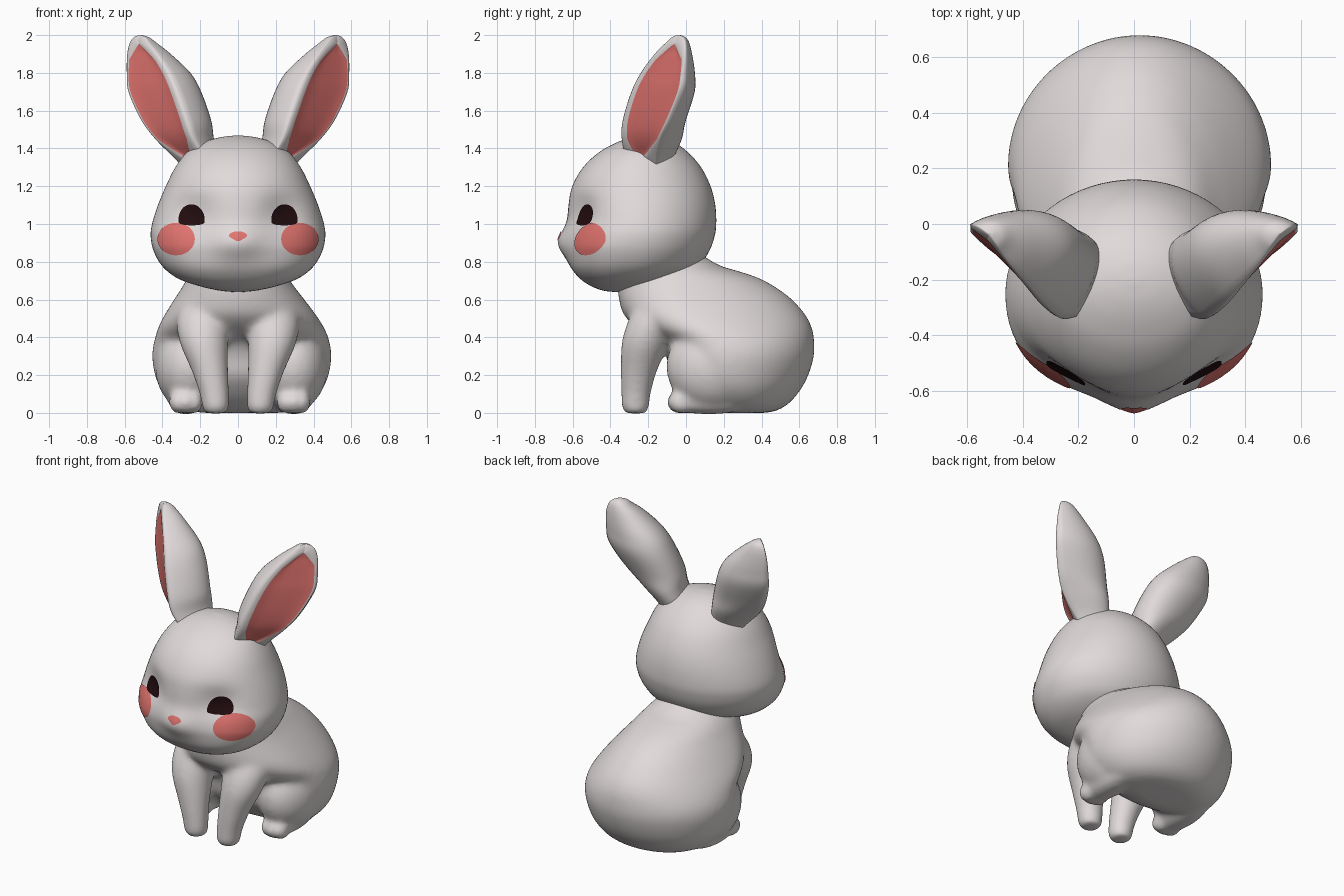
import bpy, bmesh, math
from mathutils import Vector, Matrix
from mathutils.bvhtree import BVHTree

if "Cube" in bpy.data.objects:
    bpy.data.objects.remove(bpy.data.objects["Cube"])


def material(name, rgb):
    m = bpy.data.materials.new(name)
    m.diffuse_color = (*rgb, 1)
    m.use_nodes = True
    m.node_tree.nodes["Principled BSDF"].inputs["Base Color"].default_value = m.diffuse_color
    return m


FUR = material("pale_fur", (0.75, 0.70, 0.70))
PINK = material("pink", (0.76, 0.175, 0.16))
DARK = material("dark_brown", (0.016, 0.004, 0.005))


def finish(name, bm, mats, recalc=True):
    if recalc:
        bmesh.ops.recalc_face_normals(bm, faces=bm.faces)
    for f in bm.faces:
        f.smooth = True
    me = bpy.data.meshes.new(name)
    bm.to_mesh(me)
    bm.free()
    for m in mats:
        me.materials.append(m)
    ob = bpy.data.objects.new(name, me)
    bpy.context.collection.objects.link(ob)
    return ob


def smooth_rows(rows, n):
    """Catmull-Rom interpolation of rows of numbers."""
    out = []
    last = len(rows) - 1
    for i in range(last):
        p = [rows[max(0, min(last, i + k))] for k in (-1, 0, 1, 2)]
        for j in range(n):
            t = j / n
            out.append([0.5 * (2 * b + (c - a) * t + (2 * a - 5 * b + 4 * c - d) * t * t
                               + (3 * b - a - 3 * c + d) * t ** 3) for a, b, c, d in zip(*p)])
    return out + [list(rows[-1])]


def loft(bm, rings):
    """Skin closed rings and cap both ends; returns faces as (row, column, face)."""
    vs = [[bm.verts.new(p) for p in r] for r in rings]
    n = len(vs[0])
    faces = []
    for i in range(len(vs) - 1):
        for j in range(n):
            k = (j + 1) % n
            faces.append((i, j, bm.faces.new((vs[i][j], vs[i][k], vs[i + 1][k], vs[i + 1][j]))))
    bm.faces.new(vs[0])
    bm.faces.new(vs[-1])
    return faces


def circle(n):
    return [(math.cos(k * math.tau / n), math.sin(k * math.tau / n)) for k in range(n)]


def ellipsoid(bm, c, r):
    bmesh.ops.create_uvsphere(bm, u_segments=32, v_segments=20, radius=1,
                              matrix=Matrix.Translation(c) @ Matrix.Diagonal((*r, 1)))


# Trunk: level rings from seat to neck (z, front y, back y, half width)
TRUNK = [(0.0, 0.20, 0.42, 0.20), (0.012, 0.14, 0.48, 0.28), (0.05, 0.06, 0.545, 0.36),
         (0.12, -0.02, 0.605, 0.425), (0.20, -0.08, 0.648, 0.46), (0.30, -0.105, 0.677, 0.475),
         (0.38, -0.15, 0.679, 0.464), (0.45, -0.26, 0.667, 0.44), (0.52, -0.33, 0.632, 0.40),
         (0.60, -0.355, 0.562, 0.345), (0.66, -0.362, 0.483, 0.302), (0.71, -0.362, 0.395, 0.27),
         (0.75, -0.35, 0.28, 0.245), (0.78, -0.33, 0.18, 0.225), (0.84, -0.28, 0.08, 0.18)]
LEG = [(0.118, -0.265, -0.003, 0.058), (0.118, -0.268, 0.03, 0.073), (0.125, -0.265, 0.1, 0.079),
       (0.148, -0.25, 0.22, 0.097), (0.182, -0.21, 0.38, 0.13), (0.18, -0.15, 0.52, 0.142),
       (0.15, -0.12, 0.64, 0.09)]
bm = bmesh.new()
rings = []
for z, yf, yb, w in smooth_rows(TRUNK, 4):
    yc = yf + 0.4 * (yb - yf)
    shift = 0.02 * min(1, max(0, (0.7 - z) / 0.3))
    rings.append([(shift + w * c, yc + s * (yb - yc if s > 0 else yc - yf), z)
                  for c, s in circle(72)])
loft(bm, rings)
for s in (-1, 1):
    # front leg
    loft(bm, [[(s * x + r * c, y + r * q, z) for c, q in circle(24)]
              for x, y, z, r in smooth_rows(LEG, 4)])
    # thigh, hind foot and toes
    ellipsoid(bm, (s * 0.275 + 0.018, 0.14, 0.245), (0.182, 0.245, 0.235))
    ellipsoid(bm, (s * 0.285 + 0.01, 0.12, 0.05), (0.09, 0.22, 0.058))
    for k in (-1, 0, 1):
        ellipsoid(bm, (s * 0.285 + 0.01 + k * 0.046, -0.035 + 0.012 * abs(k), 0.056),
                  (0.045, 0.07, 0.061))
body = finish("body", bm, [FUR])
rm = body.modifiers.new("fuse", 'REMESH')
rm.mode = 'VOXEL'
rm.voxel_size = 0.014
rm.use_smooth_shade = True
sm = body.modifiers.new("soften", 'SMOOTH')
sm.factor = 0.5
sm.iterations = 22

# Head: z, front y, back y, half width
HEAD = [(0.640, -0.38, -0.34, 0.02), (0.648, -0.44, -0.26, 0.10), (0.67, -0.50, -0.17, 0.20),
        (0.71, -0.56, -0.05, 0.315), (0.77, -0.605, 0.06, 0.395), (0.85, -0.622, 0.12, 0.444),
        (0.93, -0.626, 0.15, 0.462), (1.0, -0.625, 0.16, 0.455), (1.1, -0.622, 0.155, 0.424),
        (1.2, -0.602, 0.13, 0.382), (1.3, -0.545, 0.08, 0.332), (1.38, -0.46, 0.01, 0.27),
        (1.43, -0.37, -0.06, 0.19), (1.458, -0.29, -0.13, 0.10), (1.468, -0.22, -0.19, 0.02)]
rings = []
for z, yf, yb, hw in smooth_rows(HEAD, 5):
    yc = yf + 0.48 * (yb - yf)
    p = 0.86 + 0.14 * min(1, max(0, (z - 0.88) / 0.14))   # fuller cheeks than brow
    ring = []
    for c, s in circle(72):
        if s > 0:
            ring.append((hw * c, yc + (yb - yc) * s, z))
            continue
        x = hw * math.copysign(abs(c) ** p, c)
        y = yc - (yc - yf) * abs(s) ** p
        # muzzle and shallow eye sockets
        y -= 0.052 * math.exp(-(x / 0.12) ** 2 - ((z - 0.9) / 0.085) ** 2)
        y += 0.044 * math.exp(-((abs(x) - 0.24) / 0.11) ** 2 - ((z - 1.06) / 0.1) ** 2)
        ring.append((x, y, z))
    rings.append(ring)
bm = bmesh.new()
loft(bm, rings)
bmesh.ops.recalc_face_normals(bm, faces=bm.faces)
surface = BVHTree.FromBMesh(bm)
finish("head", bm, [FUR])


def patch(name, cx, cz, outline, mat, lift):
    """Thin plate draped over the front of the head."""
    bm = bmesh.new()

    def drop(x, z):
        hit, nor, _, _ = surface.ray_cast(Vector((x, -2, z)), Vector((0, 1, 0)))
        return bm.verts.new(hit + nor * lift)
    mid = drop(cx, cz)
    n, m = 48, 8
    pts = [outline(k * math.tau / n) for k in range(n)]
    prev = None
    for i in range(1, m + 1):
        row = [drop(cx + dx * i / m, cz + dz * i / m) for dx, dz in pts]
        for k in range(n):
            j = (k + 1) % n
            bm.faces.new((mid, row[k], row[j]) if prev is None
                         else (prev[k], row[k], row[j], prev[j]))
        prev = row
    finish(name, bm, [mat], recalc=False)


def cheek(a):
    return 0.098 * math.cos(a), 0.085 * math.sin(a)


def eye(a):  # dome with a flat base
    s = math.sin(a)
    return 0.07 * math.cos(a), (0.085 if s > 0 else 0.03) * math.copysign(abs(s) ** (1 if s > 0 else 0.5), s)


def nose(a):  # rounded triangle pointing down
    s = math.sin(a)
    return 0.048 * math.cos(a) * (1 if s > 0 else 1 + 0.55 * s), 0.025 * s


for side, s in (("left", -1), ("right", 1)):
    patch(side + "_cheek", s * 0.325, 0.92, cheek, PINK, 0.004)
    patch(side + "_eye", s * 0.243, 1.02, eye, DARK, 0.006)
patch("nose", 0, 0.934, nose, PINK, 0.005)

# Ears: z, middle of opening x and y, half width, back bulge inward and rearward
EAR = [(1.27, 0.215, -0.20, 0.07, 0.085, 0.09), (1.35, 0.26, -0.235, 0.112, 0.135, 0.15),
       (1.45, 0.335, -0.235, 0.147, 0.18, 0.185), (1.55, 0.388, -0.208, 0.177, 0.212, 0.165),
       (1.70, 0.447, -0.155, 0.188, 0.215, 0.15), (1.80, 0.474, -0.122, 0.164, 0.19, 0.122),
       (1.90, 0.505, -0.083, 0.116, 0.125, 0.08), (1.96, 0.522, -0.055, 0.072, 0.075, 0.05),
       (1.988, 0.522, -0.045, 0.043, 0.042, 0.03), (2.0, 0.52, -0.04, 0.01, 0.01, 0.008)]
BACK, INNER = 25, 13
for side, s in (("left", -1), ("right", 1)):
    rings, widths = [], []
    for z, mx, my, h, bx, by in smooth_rows(EAR, 6):
        fade = min(1, max(0, (z - 1.35) / 0.10)) * min(1, max(0, (1.95 - z) / 0.08))
        pw = max(0.0008, (h - 0.036) * math.sqrt(fade))
        off = 0.012 * fade                      # near rim is the thicker one
        dip = min(0.007, 0.15 * pw)
        rim = 0.07 * h
        # rounded back (width offset, x shift, y shift)
        sec = []
        for k in range(BACK):
            a = k * math.pi / (BACK - 1)
            sec.append((h * math.cos(a), -bx * math.sin(a), by * math.sin(a)))
        # rim and shallow dished opening
        front = [(-0.95 * h, 0.6 * rim), ((off - h - pw) / 2, rim)]
        for k in range(INNER):
            u = -1 + 2 * k / (INNER - 1)
            front.append((off + u * pw, rim - 0.35 * dip - dip * (1 - u ** 4)))
        front += [((off + h + pw) / 2, rim), (0.95 * h, 0.6 * rim)]
        sec += [(w, 0.714 * t, -0.7 * t) for w, t in front]
        rings.append([(s * (mx + 0.7 * w + dx), my + 0.714 * w + dy, z) for w, dx, dy in sec])
        widths.append(pw)
    bm = bmesh.new()
    for i, j, f in loft(bm, rings):
        inside = BACK + 2 <= j < BACK + 1 + INNER
        if inside and max(widths[i], widths[i + 1]) > 0.002:
            f.material_index = 1
    finish(side + "_ear", bm, [FUR, PINK])
